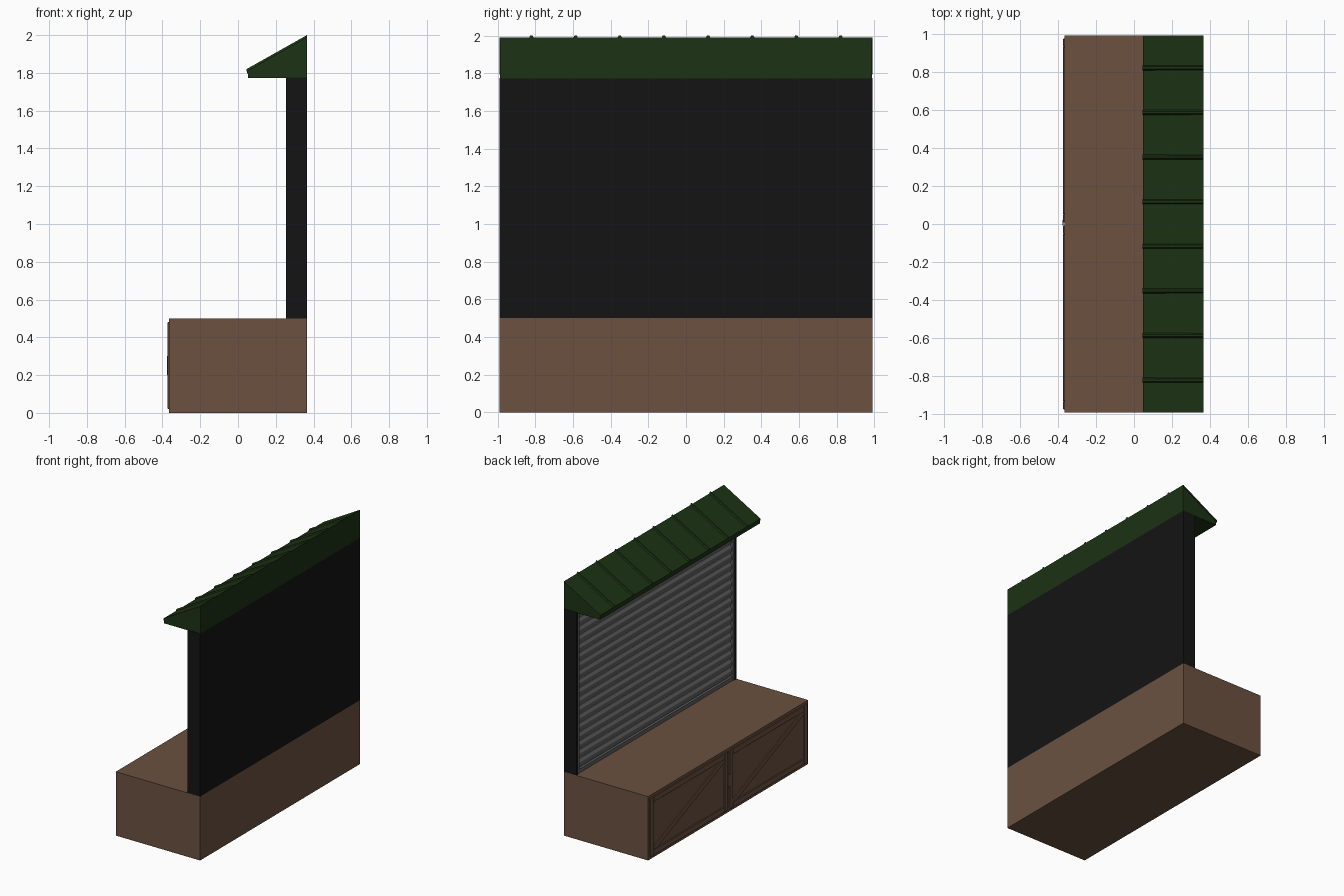
import bpy, bmesh, math
from mathutils import Matrix, Vector

if "Cube" in bpy.data.objects:
    bpy.data.objects.remove(bpy.data.objects["Cube"])


def material(name, rgb):
    m = bpy.data.materials.new(name)
    m.diffuse_color = (*rgb, 1)
    m.use_nodes = True
    m.node_tree.nodes["Principled BSDF"].inputs["Base Color"].default_value = m.diffuse_color
    return m


BROWN = material("brown_wood", (0.147, 0.083, 0.051))
BLACK = material("black_panel", (0.007, 0.007, 0.007))
GREEN = material("green_roof", (0.012, 0.032, 0.007))
GREY = material("grey_shutter", (0.12, 0.12, 0.12))


def finish(name, bm, mat):
    bmesh.ops.recalc_face_normals(bm, faces=bm.faces)
    me = bpy.data.meshes.new(name)
    bm.to_mesh(me)
    bm.free()
    me.materials.append(mat)
    ob = bpy.data.objects.new(name, me)
    bpy.context.collection.objects.link(ob)
    return ob


def box(name, x, y, z, mat, bevel=0):
    bm = bmesh.new()
    size = [b - a for a, b in (x, y, z)]
    mid = [(a + b) / 2 for a, b in (x, y, z)]
    bmesh.ops.create_cube(bm, size=1, matrix=Matrix.Translation(mid) @ Matrix.Diagonal((*size, 1)))
    ob = finish(name, bm, mat)
    if bevel:
        mod = ob.modifiers.new("bevel", "BEVEL")
        mod.width, mod.segments = bevel, 1
    return ob


def extrude(name, pts, direction, mat):
    """Extrude a closed outline of 3D points along a vector."""
    bm = bmesh.new()
    face = bm.faces.new([bm.verts.new(p) for p in pts])
    new = bmesh.ops.extrude_face_region(bm, geom=[face])["geom"]
    bmesh.ops.translate(bm, verts=[v for v in new if isinstance(v, bmesh.types.BMVert)],
                        vec=Vector(direction))
    return finish(name, bm, mat)


def along_y(name, xz, y0, y1, mat):
    return extrude(name, [(x, y0, z) for x, z in xz], (0, y1 - y0, 0), mat)


W = 0.99          # half width
FRONT = -0.365    # cabinet door plane
BACK = 0.365

# Counter cabinet
box("cabinet", (FRONT, BACK), (-W, W), (0, 0.5), BROWN)

# Two framed doors, each with a diagonal brace
for side, y0, y1 in (("left", 0.008, 0.975), ("right", -0.975, -0.008)):
    z0, z1, f = 0.02, 0.48, 0.045
    dx = (FRONT - 0.008, FRONT + 0.002)
    box(f"door_{side}_bottom_rail", dx, (y0 + f, y1 - f), (z0, z0 + f), BROWN, 0.003)
    box(f"door_{side}_top_rail", dx, (y0 + f, y1 - f), (z1 - f, z1), BROWN, 0.003)
    box(f"door_{side}_stile_a", dx, (y0, y0 + f), (z0, z1), BROWN, 0.003)
    box(f"door_{side}_stile_b", dx, (y1 - f, y1), (z0, z1), BROWN, 0.003)
    # brace climbs towards -y, cut to the frame corners
    a, b, c, d = y0 + f, y1 - f, z0 + f, z1 - f
    k, h = 0.045, 0.023
    brace = [(b, c), (b - k, c), (a, d - h), (a, d), (a + k, d), (b, c + h)]
    extrude(f"door_{side}_brace", [(dx[1], y, z) for y, z in brace], (-0.009, 0, 0), BROWN)

# Door handle
box("door_handle", (FRONT - 0.012, FRONT - 0.006), (-0.008, 0.022), (0.2, 0.3), BROWN, 0.002)

# Back wall with a rim around the shutter
box("back_wall", (0.285, BACK), (-W, W), (0.5, 1.775), BLACK)
for s in (-1, 1):
    ys = sorted((s * W, s * (W - 0.02)))
    box("wall_side_rim", (0.255, 0.286), ys, (0.5, 1.775), BLACK)
    ys = sorted((s * (W - 0.02), s * (W - 0.04)))
    box("shutter_guide", (0.258, 0.286), ys, (0.5, 1.772), GREY)

# Roller shutter: stepped slat profile
n, bottom, top = 18, 0.53, 1.772
step = (top - bottom) / n
profile = [(0.29, bottom)]
for i in range(n):
    z = bottom + i * step
    profile += [(0.28, z), (0.268, z + 0.25 * step), (0.268, z + 0.65 * step), (0.28, z + 0.9 * step)]
profile.append((0.29, top))
along_y("shutter_slats", profile, -W + 0.04, W - 0.04, GREY)
box("shutter_bottom_bar", (0.262, 0.286), (-W + 0.04, W - 0.04), (0.5, bottom), GREY)

# Lean-to roof: wedge body and standing seams
along_y("roof_wedge", [(BACK, 1.772), (0.052, 1.772), (0.052, 1.80), (BACK, 1.977)], -W + 0.003, W - 0.003, GREEN)
along_y("roof_sheet", [(BACK, 1.975), (0.048, 1.795), (0.048, 1.81), (BACK, 1.99)], -W, W, GREEN)
slope = Vector((BACK - 0.045, 0, 0.18))
for i in range(8):
    y = (i - 3.5) * 0.2345
    seam = [(-0.014, -0.004), (-0.006, 0.01), (0.006, 0.01), (0.014, -0.004)]
    extrude("roof_seam", [(0.045, y + u, 1.81 + v) for u, v in seam], slope, GREEN)
